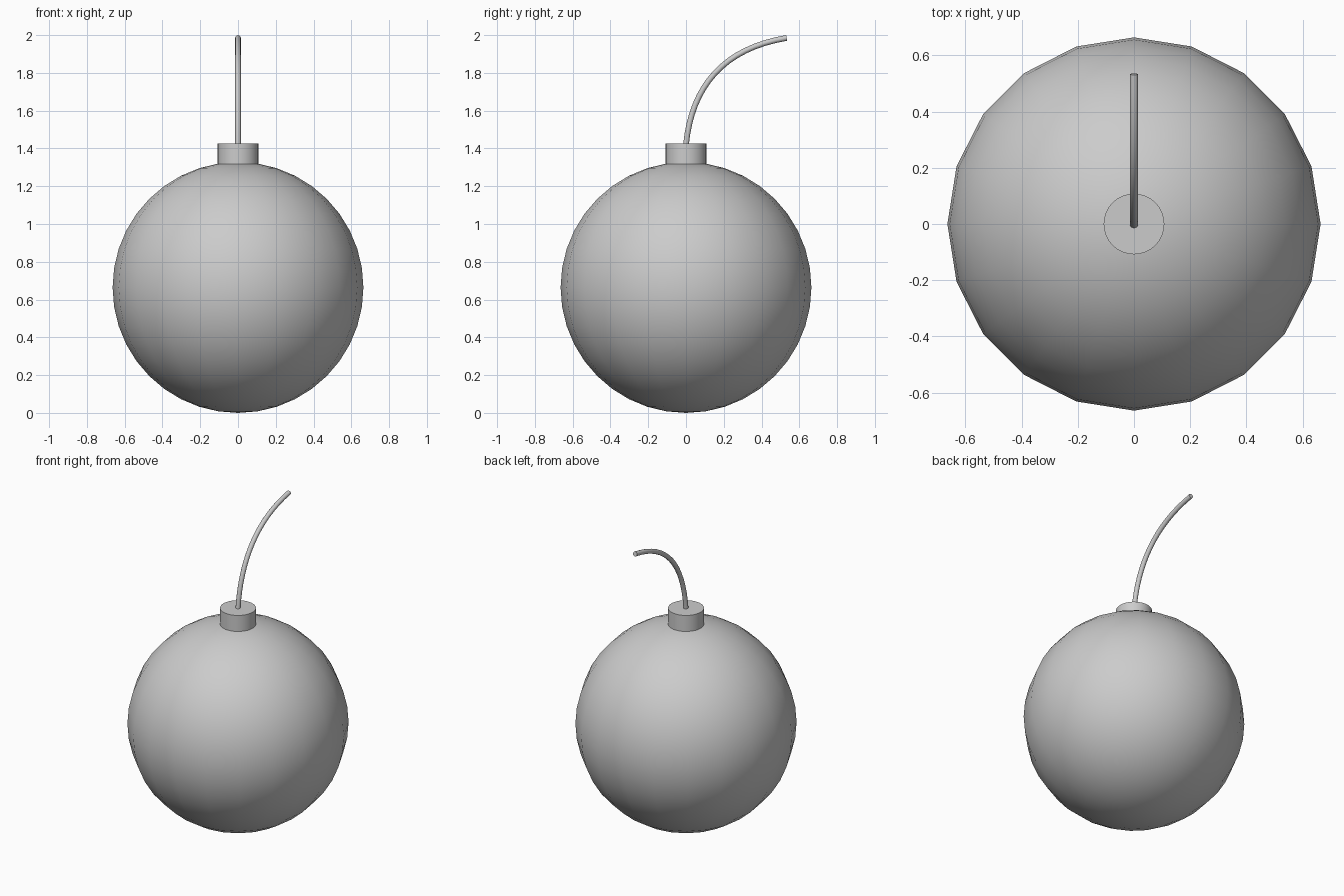
import bpy
from math import radians

if "Cube" in bpy.data.objects:
    bpy.data.objects.remove(bpy.data.objects["Cube"])

R = 0.664          # body radius

# Round body: 20-sided smooth sphere resting on the ground
bpy.ops.mesh.primitive_uv_sphere_add(segments=20, ring_count=20, radius=R, location=(0, 0, R))
body = bpy.context.object
body.name = "body"
bpy.ops.object.shade_smooth()

# Neck: short cylinder sunk into the top of the body
neck_bottom, neck_top = 1.29, 1.425
bpy.ops.mesh.primitive_cylinder_add(vertices=32, radius=0.108, depth=neck_top - neck_bottom,
                                    location=(0, 0, (neck_bottom + neck_top) / 2))
neck = bpy.context.object
neck.name = "neck"
bpy.ops.object.shade_smooth_by_angle(angle=radians(30))

# Fuse: bezier cord rising from the neck and bending toward the back
curve = bpy.data.curves.new("fuse", 'CURVE')
curve.dimensions = '3D'
curve.bevel_depth = 0.015
curve.bevel_resolution = 4
curve.resolution_u = 16
curve.use_fill_caps = True
spline = curve.splines.new('BEZIER')
spline.bezier_points.add(1)
path = [((0, -0.03, 1.11), (0, 0, 1.42), (0, 0.03, 1.73)),
        ((0, 0.20, 1.93), (0, 0.533, 1.985), (0, 0.866, 2.04))]
for point, (left, co, right) in zip(spline.bezier_points, path):
    point.handle_left_type = point.handle_right_type = 'FREE'
    point.co, point.handle_left, point.handle_right = co, left, right
fuse = bpy.data.objects.new("fuse", curve)
bpy.context.collection.objects.link(fuse)
